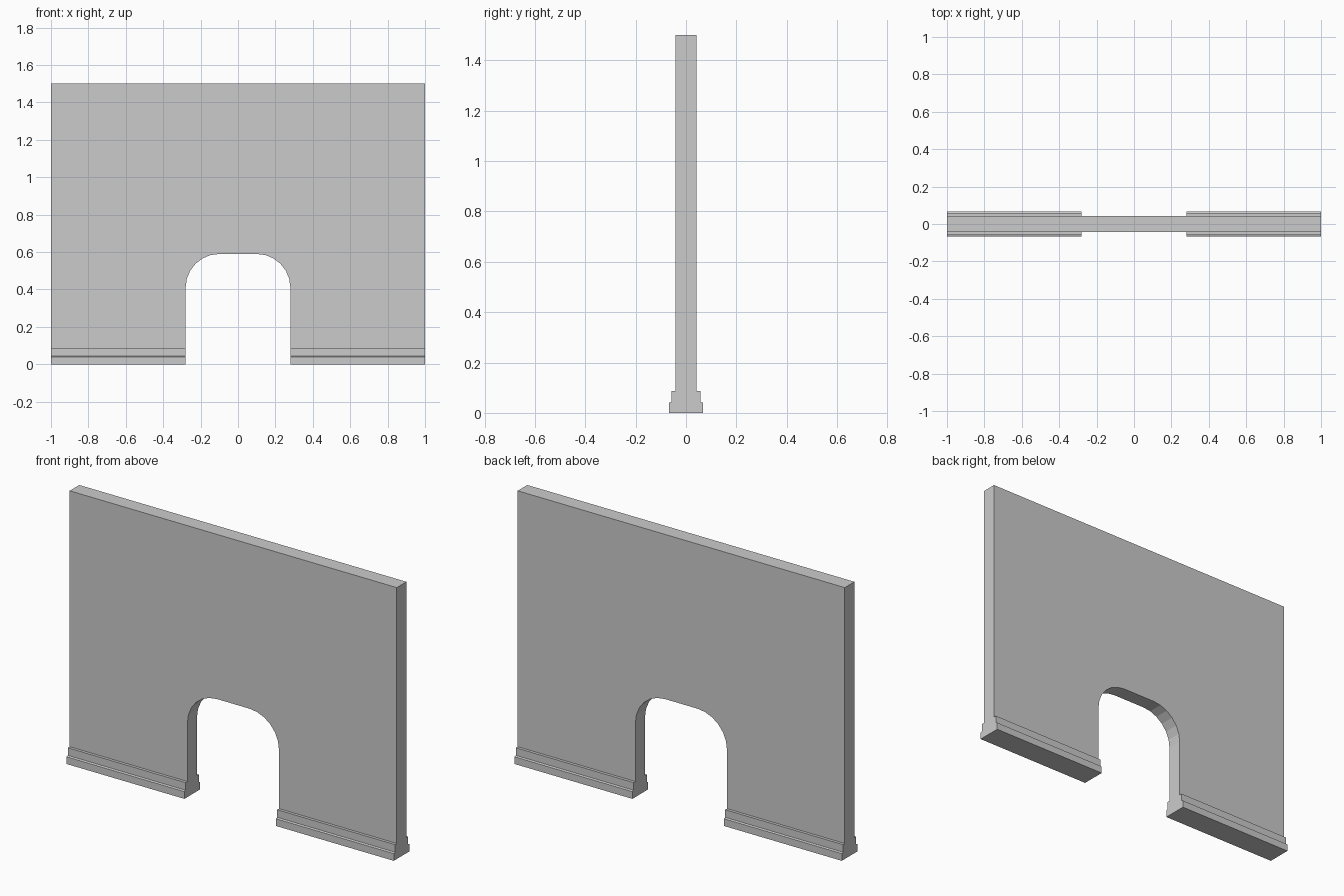
import bpy, bmesh, math
from mathutils import Vector

if "Cube" in bpy.data.objects:
    bpy.data.objects.remove(bpy.data.objects["Cube"])

HALF_T = 0.042          # half wall thickness
OPEN_W, OPEN_TOP, R = 0.28, 0.59, 0.18
SEGS = 6


def extrude_profile(name, points, offset):
    """Fill a closed 3D outline and extrude it by an offset."""
    bm = bmesh.new()
    face = bm.faces.new([bm.verts.new(p) for p in points])
    res = bmesh.ops.extrude_face_region(bm, geom=[face], use_keep_orig=True)
    moved = [g for g in res["geom"] if isinstance(g, bmesh.types.BMVert)]
    bmesh.ops.translate(bm, verts=moved, vec=Vector(offset))
    bmesh.ops.recalc_face_normals(bm, faces=bm.faces)
    mesh = bpy.data.meshes.new(name)
    bm.to_mesh(mesh)
    bm.free()
    obj = bpy.data.objects.new(name, mesh)
    bpy.context.collection.objects.link(obj)
    return obj


# Wall panel with a rounded-corner doorway
right = []
for i in range(SEGS + 1):
    a = math.pi / 2 * (1 - i / SEGS)
    right.append((OPEN_W - R + R * math.cos(a), OPEN_TOP - R + R * math.sin(a)))
right.append((OPEN_W, 0))
left = [(-x, z) for x, z in reversed(right)]
outline = left + right + [(1, 0), (1, 1.5), (-1, 1.5), (-1, 0)]
extrude_profile("wall_panel", [(x, -HALF_T, z) for x, z in outline],
                (0, 2 * HALF_T, 0))

# Stepped baseboards, mirrored to both sides of the doorway and both wall faces
profile = [(HALF_T, 0), (0.068, 0), (0.068, 0.04), (0.058, 0.044),
           (0.058, 0.086), (HALF_T, 0.086)]
board = extrude_profile("baseboard", [(OPEN_W, -y, z) for y, z in profile],
                        (1 - OPEN_W, 0, 0))
mirror = board.modifiers.new("mirror", 'MIRROR')
mirror.use_axis = (True, True, False)
mirror.use_mirror_merge = False
